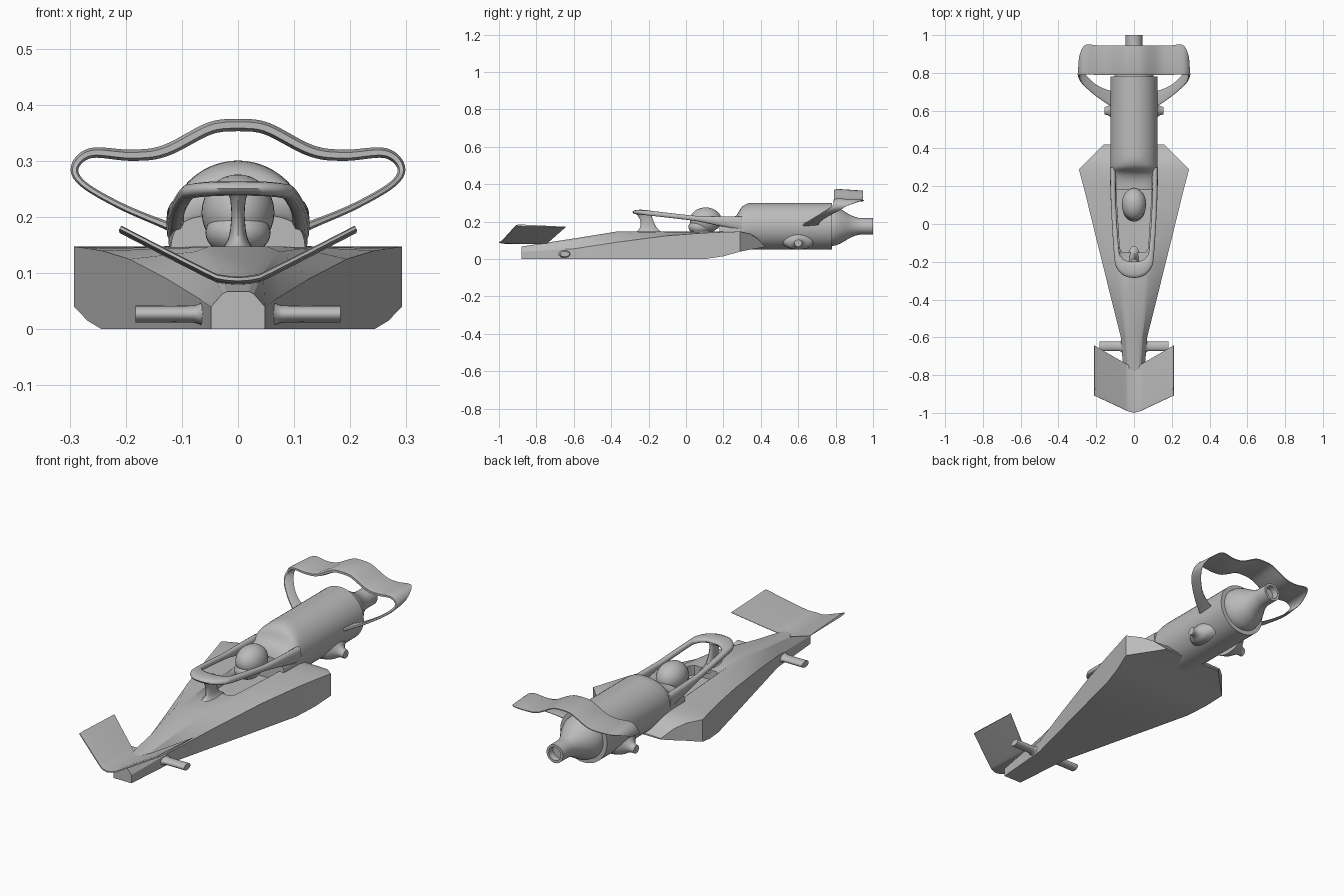
import bpy, bmesh, math
from mathutils import Vector

if "Cube" in bpy.data.objects:
    bpy.data.objects.remove(bpy.data.objects["Cube"])

grey = bpy.data.materials.new("plain_grey")
grey.use_nodes = True
grey.diffuse_color = (0.5, 0.5, 0.5, 1)
grey.node_tree.nodes["Principled BSDF"].inputs["Base Color"].default_value = (0.5, 0.5, 0.5, 1)


def smooth(obj, angle=35):
    bpy.ops.object.select_all(action='DESELECT')
    obj.select_set(True)
    bpy.context.view_layer.objects.active = obj
    bpy.ops.object.shade_smooth_by_angle(angle=math.radians(angle))


def loft(name, rings, angle=35):
    """Skin a row of equal rings and cap both ends."""
    bm = bmesh.new()
    rows = [[bm.verts.new(p) for p in ring] for ring in rings]
    n = len(rows[0])
    for a, b in zip(rows, rows[1:]):
        for i in range(n):
            j = (i + 1) % n
            bm.faces.new((a[i], a[j], b[j], b[i]))
    bm.faces.new(rows[0])
    bm.faces.new(rows[-1])
    bmesh.ops.recalc_face_normals(bm, faces=bm.faces)
    mesh = bpy.data.meshes.new(name)
    bm.to_mesh(mesh)
    bm.free()
    obj = bpy.data.objects.new(name, mesh)
    bpy.context.collection.objects.link(obj)
    mesh.materials.append(grey)
    smooth(obj, angle)
    return obj


def refine(rows, steps=6):
    """Catmull-Rom interpolation through rows of numbers."""
    v = [Vector(r) for r in rows]
    out = []
    for i in range(len(v) - 1):
        p0, p1, p2, p3 = v[max(i - 1, 0)], v[i], v[i + 1], v[min(i + 2, len(v) - 1)]
        for k in range(steps):
            t = k / steps
            out.append(0.5 * (2 * p1 + (p2 - p0) * t + (2 * p0 - 5 * p1 + 4 * p2 - p3) * t * t
                              + (3 * p1 - p0 - 3 * p2 + p3) * t ** 3))
    return out + [v[-1]]


def oval(center, u, v, n=32, power=1.0):
    """Oval ring spanned by two half-axis vectors; power < 1 is boxier."""
    def s(x):
        return math.copysign(abs(x) ** power, x)
    angles = [2 * math.pi * i / n for i in range(n)]
    return [Vector(center) + Vector(u) * s(math.cos(a)) + Vector(v) * s(math.sin(a)) for a in angles]


def ribbon(name, half, steps, drop=0.0):
    """Symmetric wing strip; rows are x, z, leading y, trailing y, thickness."""
    pts = refine(half, steps)
    pts = [Vector((-p[0], *p[1:])) for p in reversed(pts[1:])] + pts
    rings = []
    for i, (x, z, le, te, t) in enumerate(pts):
        a, b = pts[max(i - 1, 0)], pts[min(i + 1, len(pts) - 1)]
        d = Vector((b[0] - a[0], b[1] - a[1])).normalized()
        nrm = Vector((-d.y, 0, d.x)) * t / 2
        c = te - le
        front, rear = Vector((x, le, z)), Vector((x, te, z - drop))
        mid = front.lerp(rear, 0.12)
        rings.append([front + nrm * 0.5, mid + nrm, rear + nrm * 0.2,
                      rear - nrm * 0.2, mid - nrm, front - nrm * 0.5])
    return loft(name, rings, 50)


# Chassis: y, side width, floor z, side crease z, deck width, deck z
sections = [
    (-.88, .048, 0, .04, .028, .067), (-.6, .07, 0, .055, .045, .11),
    (-.37, .127, 0, .09, .075, .147), (-.1, .194, 0, .125, .115, .147),
    (.1, .243, 0, .14, .13, .147), (.2, .268, .015, .144, .13, .147),
    (.29, .292, .04, .147, .13, .148), (.34, .24, .05, .135, .12, .138),
    (.38, .2, .057, .112, .12, .115), (.42, .16, .065, .07, .12, .072)]
rings = []
for y, w, floor, crease, deck_w, deck in sections:
    half = [(w, floor), (w, crease), (deck_w, deck - (deck - crease) * 0.15), (deck_w * 0.7, deck)]
    rings.append([(x, y, z) for x, z in half] + [(-x, y, z) for x, z in reversed(half)])
chassis = loft("chassis", rings, 25)

# Cockpit opening
outline = [(.06, -.15), (.075, -.13), (.095, .19), (-.095, .19), (-.075, -.13), (-.06, -.15)]
cutter = loft("cockpit_cutter", [[(x, y, z) for x, y in outline] for z in (.1, .2)])
cutter.hide_render = True
cutter.hide_set(True)
cut = chassis.modifiers.new("cockpit", 'BOOLEAN')
cut.object = cutter
cut.operation = 'DIFFERENCE'
cut.solver = 'EXACT'

# Engine cover: y, half width, top z, squareness
cover = refine([(.18, .12, .205, .6), (.23, .122, .212, .6), (.27, .123, .235, .7),
                (.3, .124, .28, .85), (.34, .125, .299, 1), (.4, .125, .3, 1)], 4)
cover.append(Vector((.78, .125, .3, 1)))
loft("engine_cover", [oval((0, y, (top + .05) / 2), (w, 0, 0), (0, 0, (top - .05) / 2), 48, p)
                      for y, w, top, p in cover])

# Exhaust bell and nozzle
bell = refine([(.76, .105), (.8, .102), (.84, .084), (.88, .06), (.92, .046), (.95, .044)], 3)
bell += [(1.0, .044), (1.0, .032), (.97, .03)]
loft("exhaust_bell", [oval((0, y, .175), (r, 0, 0), (0, 0, r), 40) for y, r in bell])

# Cockpit guard hoop: outer x, y, then inner x, y
hoop = refine([(.128, .3, .095, .3), (.122, .1, .095, .1), (.105, -.17, .08, -.13),
               (.09, -.235, .066, -.175), (.05, -.275, .038, -.195), (0, -.286, 0, -.2)], 6)
hoop += [Vector((-a, b, -c, d)) for a, b, c, d in reversed(hoop[:-1])]
rings = []
for ox, oy, ix, iy in hoop:
    y = (oy + iy) / 2
    thick = .013 + max(0, y - .05) * .1
    c = Vector(((ox + ix) / 2, y, .252 - (y + .25) * .115))
    rings.append(oval(c, (ox - c.x, oy - y, 0), (0, 0, thick), 12, .8))
loft("guard_hoop", rings, 60)

# Guard pillar: z, half width, centre y, half length
pillar = refine([(.135, .035, -.2, .085), (.16, .018, -.2, .05), (.2, .012, -.208, .035),
                 (.235, .015, -.222, .038), (.25, .025, -.23, .045)], 4)
loft("guard_pillar", [oval((0, y, z), (w, 0, 0), (0, d, 0), 20) for z, w, y, d in pillar])

# Driver helmet and chin guard
for name, loc, size in (("helmet", (0, .105, .208), (.065, .085, .068)),
                        ("helmet_chin", (0, .075, .172), (.058, .062, .042))):
    bpy.ops.mesh.primitive_uv_sphere_add(segments=32, ring_count=16, location=loc)
    ball = bpy.context.object
    ball.name = name
    ball.scale = size
    ball.data.materials.append(grey)
    smooth(ball, 60)

# Rear wing flowing into its side struts
ribbon("rear_wing", [
    (0, .364, .79, .945, .022), (.05, .358, .79, .945, .022), (.13, .318, .79, .945, .021),
    (.19, .31, .79, .945, .02), (.262, .314, .79, .945, .018), (.291, .288, .785, .87, .014),
    (.275, .258, .745, .815, .012), (.21, .22, .685, .745, .012),
    (.14, .19, .635, .71, .014), (.1, .175, .61, .71, .02)], 6)

# Swept front wing
ribbon("front_wing", [
    (0, .089, -1.0, -.755, .012), (.03, .092, -.992, -.745, .012),
    (.06, .104, -.978, -.73, .011), (.21, .181, -.908, -.643, .01)], 4, .009)

# Front axle with flared roots: x, half depth, half height
arm = refine([(0, .045, .026), (.05, .042, .026), (.07, .028, .018), (.09, .025, .015), (.183, .025, .015)], 4)
arm = [Vector((-x, d, h)) for x, d, h in reversed(arm[1:])] + arm
loft("front_axle", [oval((x, -.648, .027), (0, d, 0), (0, 0, h), 24) for x, d, h in arm])

# Rear hub fairings
for side, label in ((1, "left"), (-1, "right")):
    hub = refine([(.07, .1, .06), (.1, .075, .048), (.12, .042, .032), (.135, .026, .023), (.155, .02, .019)], 4)
    loft("rear_hub_" + label, [oval((side * x, .6, .11 - (x - .07) * .3), (0, d, 0), (0, 0, h), 24)
                               for x, d, h in hub])
